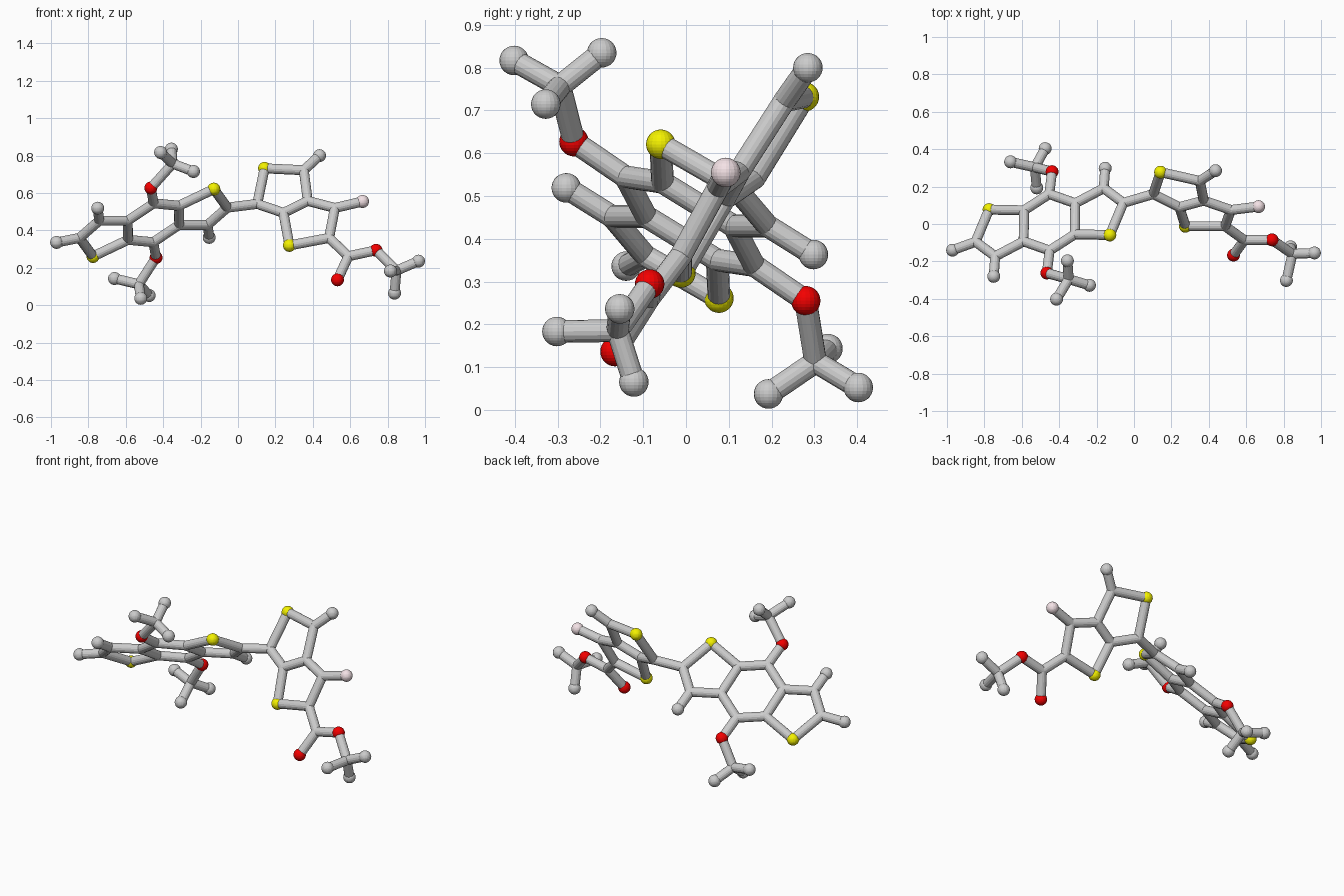
import bpy, bmesh
from mathutils import Vector, Matrix

if "Cube" in bpy.data.objects:
    bpy.data.objects.remove(bpy.data.objects["Cube"])

BALL, BOND = 0.0345, 0.0265


def material(name, color):
    m = bpy.data.materials.new(name)
    m.diffuse_color = color
    m.use_nodes = True
    m.node_tree.nodes["Principled BSDF"].inputs["Base Color"].default_value = m.diffuse_color
    return m


YELLOW = material("yellow", (0.9, 0.88, 0.0, 1))
RED = material("red", (0.9, 0.0, 0.0, 1))
PINK = material("pink", (0.9, 0.76, 0.79, 1))


def finish(name, bm, mat=None):
    me = bpy.data.meshes.new(name)
    bm.to_mesh(me)
    bm.free()
    ob = bpy.data.objects.new(name, me)
    bpy.context.collection.objects.link(ob)
    if mat:
        me.materials.append(mat)
    return ob


def balls(name, points, radius, mat=None):
    bm = bmesh.new()
    for p in points:
        bmesh.ops.create_uvsphere(bm, u_segments=20, v_segments=14, radius=radius,
                                  matrix=Matrix.Translation(p))
    finish(name, bm, mat)


def bonds(name, pairs):
    bm = bmesh.new()
    for a, b in pairs:
        d = b - a
        rot = d.to_track_quat('Z', 'Y').to_matrix().to_4x4()
        bmesh.ops.create_cone(bm, cap_ends=True, segments=16, radius1=BOND, radius2=BOND,
                              depth=d.length, matrix=Matrix.Translation((a + b) / 2) @ rot)
    finish(name, bm)


def group(name, atoms, links):
    """Bonds, joints and coloured balls; the first letter of a key is the kind of atom."""
    pick = lambda k: [p for key, p in atoms.items() if key[0] == k]
    bonds(name + "_bonds", [(atoms[a], atoms[b]) for a, b in
                            (pair.split("-") for pair in links.split())])
    for kind, label, radius, mat in (("c", "_joints", BOND, None), ("h", "_end_balls", BALL, None),
                                     ("s", "_yellow_balls", BALL, YELLOW),
                                     ("o", "_red_balls", BALL, RED),
                                     ("f", "_pink_balls", BALL, PINK)):
        if pick(kind):
            balls(name + label, pick(kind), radius, mat)


def vecs(d):
    return {k: Vector(v) for k, v in d.items()}


# Left three-ring core: half of it, then inverted through its centre
half = vecs({
    "s": (-0.775, 0.077, 0.261), "ca": (-0.847, -0.095, 0.36), "cb": (-0.742, -0.173, 0.452),
    "cc": (-0.59, -0.093, 0.452), "cd": (-0.588, 0.073, 0.35), "ce": (-0.453, 0.16, 0.337),
    "o": (-0.438, 0.28, 0.255), "hb": (-0.75, -0.28, 0.519)})
centre2 = 2 * Vector((-0.452, 0.009, 0.441))
core = dict(half)
core.update({k + "2": centre2 - p for k, p in half.items()})
core["ha"] = Vector((-0.97, -0.14, 0.336))
one = "s-ca ca-cb cb-cc cc-cd cd-s cd-ce ce-o cb-hb"
two = " ".join("-".join(k + "2" for k in pair.split("-")) for pair in one.split())
group("core", core, one + " " + two + " ca-ha ce-cd cc-ce2 cc2-ce")

# Right two-ring unit with the side chain
right = vecs({
    "ck": (0.103, 0.16, 0.542), "s1": (0.142, 0.277, 0.732), "cl": (0.352, 0.23, 0.722),
    "hl": (0.436, 0.285, 0.8), "cm": (0.373, 0.125, 0.558), "cn": (0.243, 0.09, 0.494),
    "s2": (0.275, -0.012, 0.32), "cp": (0.487, -0.012, 0.36), "co": (0.518, 0.075, 0.52),
    "f": (0.666, 0.093, 0.555), "cq": (0.59, -0.086, 0.262), "o1": (0.532, -0.166, 0.136),
    "o2": (0.738, -0.085, 0.294)})
group("right_unit", right, "ck-s1 s1-cl cl-hl cl-cm cm-cn cn-ck cn-s2 s2-cp cp-co co-cm co-f "
                           "cp-cq cq-o1 cq-o2")
bonds("unit_link_bond", [(core["ca2"], right["ck"])])

# Three-armed end groups: anchor ball, centre, three tips
for name, anchor, c, tips in (
    ("upper_tripod", core["o2"], (-0.349, -0.295, 0.757),
     ((-0.414, -0.402, 0.817), (-0.356, -0.197, 0.835), (-0.238, -0.328, 0.715))),
    ("lower_tripod", core["o"], (-0.53, 0.303, 0.112),
     ((-0.475, 0.403, 0.052), (-0.52, 0.193, 0.037), (-0.66, 0.332, 0.143))),
    ("side_tripod", right["o2"], (0.847, -0.16, 0.185),
     ((0.965, -0.155, 0.236), (0.815, -0.302, 0.183), (0.837, -0.122, 0.065)))):
    c = Vector(c)
    tips = [Vector(t) for t in tips]
    bonds(name + "_bonds", [(anchor, c)] + [(c, t) for t in tips])
    balls(name + "_joint", [c], BOND)
    balls(name + "_end_balls", tips, BALL)
